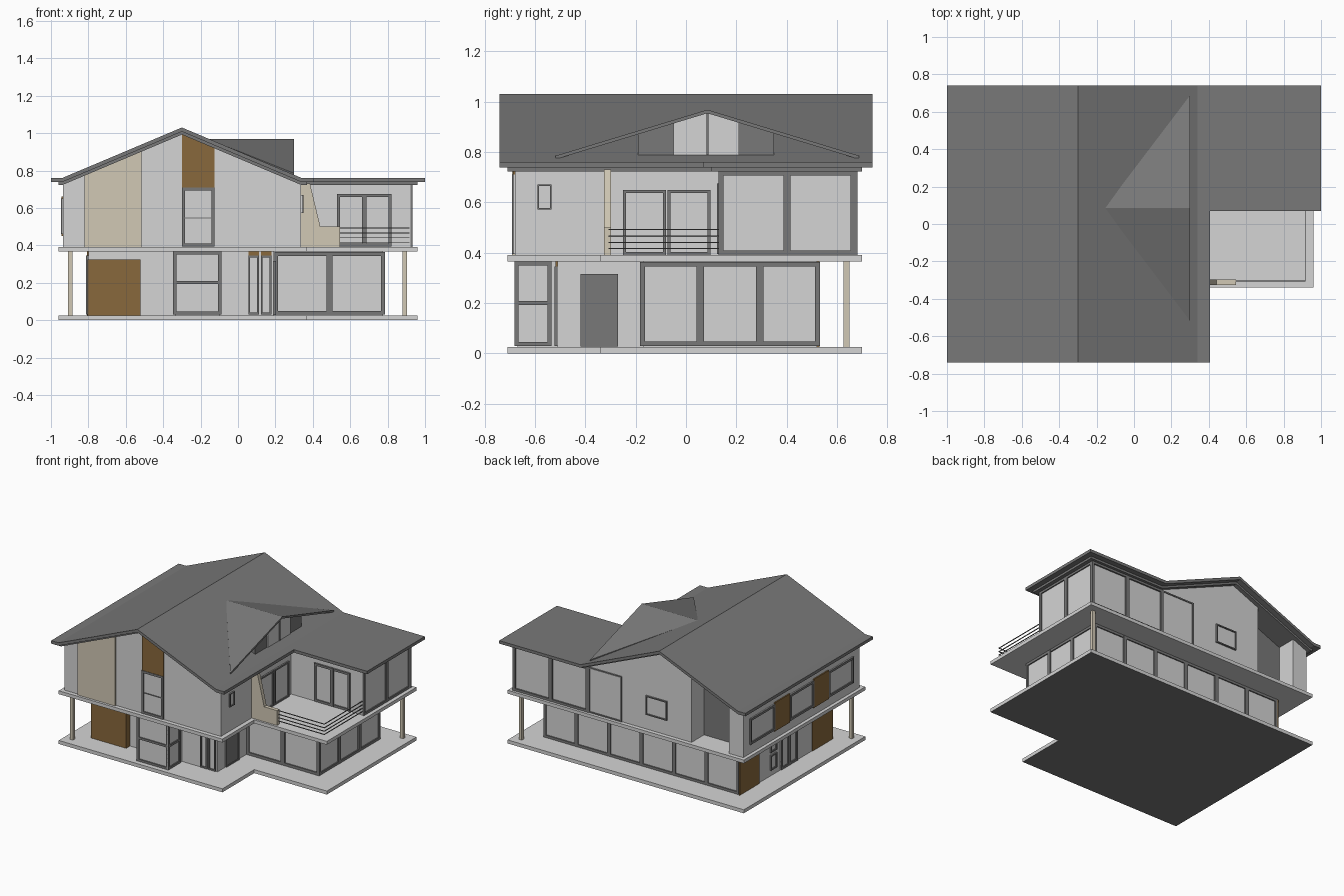
import bpy, bmesh

if "Cube" in bpy.data.objects:
    bpy.data.objects.remove(bpy.data.objects["Cube"])


def material(name, r, g, b):
    m = bpy.data.materials.new(name)
    m.diffuse_color = (r, g, b, 1)
    m.use_nodes = True
    m.node_tree.nodes["Principled BSDF"].inputs["Base Color"].default_value = m.diffuse_color
    return m


LIGHT = material("light grey", 0.66, 0.66, 0.66)
DARK = material("dark grey", 0.19, 0.19, 0.19)
BROWN = material("brown wood", 0.25, 0.14, 0.045)
BEIGE = material("beige cladding", 0.64, 0.58, 0.46)


def solid(name, loop_a, loop_b, mat):
    """Closed solid between two matching loops of points."""
    bm = bmesh.new()
    a = [bm.verts.new(p) for p in loop_a]
    b = [bm.verts.new(p) for p in loop_b]
    n = len(a)
    bm.faces.new(a)
    bm.faces.new(b[::-1])
    for i in range(n):
        j = (i + 1) % n
        bm.faces.new((a[i], b[i], b[j], a[j]))
    bmesh.ops.recalc_face_normals(bm, faces=bm.faces)
    me = bpy.data.meshes.new(name)
    bm.to_mesh(me)
    bm.free()
    me.materials.append(mat)
    ob = bpy.data.objects.new(name, me)
    bpy.context.collection.objects.link(ob)
    return ob


def prism(name, pts, axis, a, b, mat):
    """Extrude a 2D profile along an axis from a to b."""
    place = {'x': lambda p, t: (t, p[0], p[1]),
             'y': lambda p, t: (p[0], t, p[1]),
             'z': lambda p, t: (p[0], p[1], t)}[axis]
    return solid(name, [place(p, a) for p in pts], [place(p, b) for p in pts], mat)


def box(name, x0, x1, y0, y1, z0, z1, mat):
    return prism(name, [(x0, y0), (x1, y0), (x1, y1), (x0, y1)], 'z', z0, z1, mat)


def plate(name, axis, pos, out, u0, u1, z0, z1, mat):
    """Thin panel on a wall facing along axis; out is signed thickness."""
    lo, hi = sorted((pos, pos + out))
    if axis == 'x':
        return box(name, lo, hi, u0, u1, z0, z1, mat)
    return box(name, u0, u1, lo, hi, z0, z1, mat)


def window(name, axis, pos, sign, u0, u1, z0, z1, panes=1, bars=(), w=0.016, out=0.012):
    """Glazed window with a dark frame, dividers and cross bars."""
    plate(name + "_glass", axis, pos, sign * 0.003, u0, u1, z0, z1, LIGHT)
    for i in range(panes + 1):
        c = u0 + (u1 - u0) * i / panes
        a = u0 if i == 0 else c - w * 0.8
        b = u1 if i == panes else c + w * 0.8
        if i == 0:
            b = u0 + w
        if i == panes:
            a = u1 - w
        plate(name + "_post", axis, pos, sign * out, a, b, z0, z1, DARK)
    for a, b in [(z0, z0 + w), (z1 - w, z1)] + [(t - w / 2, t + w / 2) for t in bars]:
        plate(name + "_rail", axis, pos, sign * out * 0.95, u0, u1, a, b, DARK)


RIDGE, SLOPE = -0.30, 0.422


def roof_z(x):
    return max(0.76, 1.03 - SLOPE * abs(x - RIDGE))


def gable(name, x0, x1, y0, y1, z0, mat, drop=0.035):
    """Wall or panel whose top follows the main roof."""
    xs = [x1] + ([RIDGE] if x0 < RIDGE < x1 else []) + [x0]
    pts = [(x0, z0), (x1, z0)] + [(x, roof_z(x) - drop) for x in xs]
    return prism(name, pts, 'y', y0, y1, mat)


def roof_layer(name, x0, x1, y0, y1, top, bottom):
    xs = [x0, -0.94, RIDGE, 0.34, x1]
    pts = [(x, roof_z(x) - top) for x in xs] + [(x, roof_z(x) - bottom) for x in xs[::-1]]
    prism(name, pts, 'y', y0, y1, DARK)


# Floor slabs, L-shaped
ell = [(-0.96, -0.71), (0.37, -0.71), (0.37, -0.34), (0.96, -0.34), (0.96, 0.70), (-0.96, 0.70)]
base = prism("ground_slab", ell, 'z', 0, 0.026, LIGHT)
base.data.materials.append(DARK)
for f in base.data.polygons:
    if f.normal.z < -0.5:
        f.material_index = 1
prism("upper_slab", ell, 'z', 0.366, 0.391, LIGHT)

# Columns
for x, y in [(-0.897, -0.64), (0.892, 0.638)]:
    box("column", x - 0.012, x + 0.012, y - 0.012, y + 0.012, 0.026, 0.366, BEIGE)

# Ground floor volumes
G0, G1 = 0.026, 0.366
box("ground_main_walls", -0.80, 0.19, -0.51, 0.52, G0, G1, LIGHT)
box("ground_glazed_room", 0.18, 0.775, -0.17, 0.52, G0, G1, LIGHT)
box("bay_walls", -0.335, -0.10, -0.67, -0.50, G0, G1, LIGHT)
box("wood_entrance_block", -0.805, -0.52, -0.555, -0.32, G0, 0.325, BROWN)
plate("wood_corner_panel", 'x', -0.80, -0.008, 0.30, 0.53, G0, G1, BROWN)

# Ground floor windows and doors
window("bay_front", 'y', -0.67, -1, -0.345, -0.09, 0.03, G1, bars=[0.2])
window("bay_right", 'x', -0.10, 1, -0.682, -0.535, 0.03, G1, bars=[0.2])
window("bay_left", 'x', -0.335, -1, -0.682, -0.535, 0.03, G1, bars=[0.2])
for x in (0.055, 0.122):
    window("narrow_front", 'y', -0.51, -1, x, x + 0.057, 0.03, 0.345, w=0.01)
    plate("wood_transom", 'y', -0.51, -0.008, x, x + 0.057, 0.345, G1, BROWN)
plate("side_door", 'x', 0.19, 0.008, -0.42, -0.27, 0.028, 0.315, DARK)
window("side_door_frame", 'x', 0.19, 1, -0.42, -0.27, 0.028, 0.315, w=0.01)
bpy.data.objects["side_door_frame_glass"].data.materials[0] = DARK
window("ground_front", 'y', -0.17, -1, 0.195, 0.785, 0.03, 0.364, 2, w=0.02)
window("ground_right", 'x', 0.775, 1, -0.18, 0.53, 0.03, 0.364, 3, w=0.018)
window("ground_back", 'y', 0.52, 1, -0.80, 0.785, 0.03, 0.364, 6, w=0.018)
window("left_door", 'x', -0.80, -1, -0.14, 0.05, 0.03, 0.345, 2)
for z in (0.07, 0.2):
    window("left_small", 'x', -0.80, -1, 0.10, 0.17, z, z + 0.11, w=0.01)

# Upper floor: gabled main block with a balcony recess at the back
F = 0.39
gable("upper_main_walls", -0.935, 0.338, -0.68, 0.52, F, LIGHT)
gable("upper_back_left_wall", -0.935, -0.82, 0.519, 0.67, F, LIGHT)
gable("upper_back_wall", -0.515, 0.338, 0.519, 0.67, F, LIGHT)
gable("recess_panel", -0.82, -0.515, 0.52, 0.526, F, DARK)
box("upper_right_room", 0.33, 0.92, 0.135, 0.67, F, 0.735, LIGHT)

# Upper front panels and window
gable("beige_panel", -0.82, -0.515, -0.692, -0.68, F, BEIGE)
gable("wood_gable_panel", -0.30, -0.125, -0.688, -0.68, 0.71, BROWN)
window("upper_front", 'y', -0.68, -1, -0.30, -0.125, 0.395, 0.71)
plate("upper_front_bar", 'y', -0.68, -0.008, -0.295, -0.13, 0.543, 0.549, DARK)

# Upper left window strip
for a, b in [(-0.60, -0.31), (-0.137, 0.14), (0.316, 0.60)]:
    window("left_strip", 'x', -0.935, -1, a, b, 0.46, 0.65)
for a, b in [(-0.31, -0.137), (0.14, 0.316)]:
    plate("left_wood_panel", 'x', -0.935, -0.009, a, b, 0.45, 0.66, BROWN)

# Upper right, back and terrace windows
window("upper_right", 'x', 0.92, 1, 0.13, 0.672, F, 0.724, 2, w=0.018)
window("upper_back", 'y', 0.66, 1, 0.32, 0.932, F, 0.724, 2, w=0.018, out=0.022)
window("upper_back_third", 'y', 0.67, 1, 0.05, 0.32, F, 0.724, w=0.01, out=0.008)
window("back_small", 'y', 0.67, 1, -0.318, -0.147, 0.50, 0.64, w=0.008)
window("right_small", 'x', 0.338, 1, -0.59, -0.535, 0.572, 0.67, w=0.006)
window("terrace_door_front", 'y', 0.135, -1, 0.53, 0.82, 0.395, 0.675, 2)
for y in (-0.25, -0.073):
    window("terrace_door_side", 'x', 0.338, 1, y, y + 0.17, F, 0.65, w=0.012)

# Terrace fin and railing
fin = [(0.335, F), (0.545, F), (0.545, 0.50), (0.44, 0.50), (0.385, 0.73), (0.335, 0.73)]
prism("terrace_fin", fin, 'y', -0.325, -0.297, BEIGE)
for z in (0.414, 0.438, 0.463, 0.49):
    box("front_railing", 0.54, 0.918, -0.308, -0.303, z, z + 0.005, DARK)
    box("side_railing", 0.913, 0.918, -0.308, 0.135, z, z + 0.005, DARK)

# Main roof with flat wing, and thinner inset layer below
roof_layer("main_roof", -1.0, 0.405, -0.74, 0.74, 0, 0.022)
box("flat_roof", 0.40, 1.0, 0.07, 0.74, 0.738, 0.76, DARK)
roof_layer("main_roof_soffit", -0.96, 0.37, -0.71, 0.70, 0.021, 0.038)
box("flat_roof_soffit", 0.365, 0.96, 0.10, 0.70, 0.722, 0.739, DARK)

# Dormer roof, wall and window
C = 0.085
for side in (-1, 1):
    tri = [(-0.158, C, 0.968), (0.30, C, 0.968), (0.30, C + side * 0.603, 0.785)]
    solid("dormer_roof", tri, [(x, y, z - 0.014) for x, y, z in tri], DARK)


def dormer_profile(y0, y1, z0):
    top = [(y, 0.958 - 0.3 * abs(y - C)) for y in (y1, C, y0)]
    return [(y0, z0), (y1, z0)] + top


prism("dormer_wall", dormer_profile(-0.19, 0.35, 0.75), 'x', 0.15, 0.272, DARK)
prism("dormer_window", dormer_profile(-0.05, 0.21, 0.788), 'x', 0.272, 0.278, LIGHT)
box("dormer_mullion", 0.272, 0.284, C - 0.004, C + 0.004, 0.788, 0.953, DARK)
